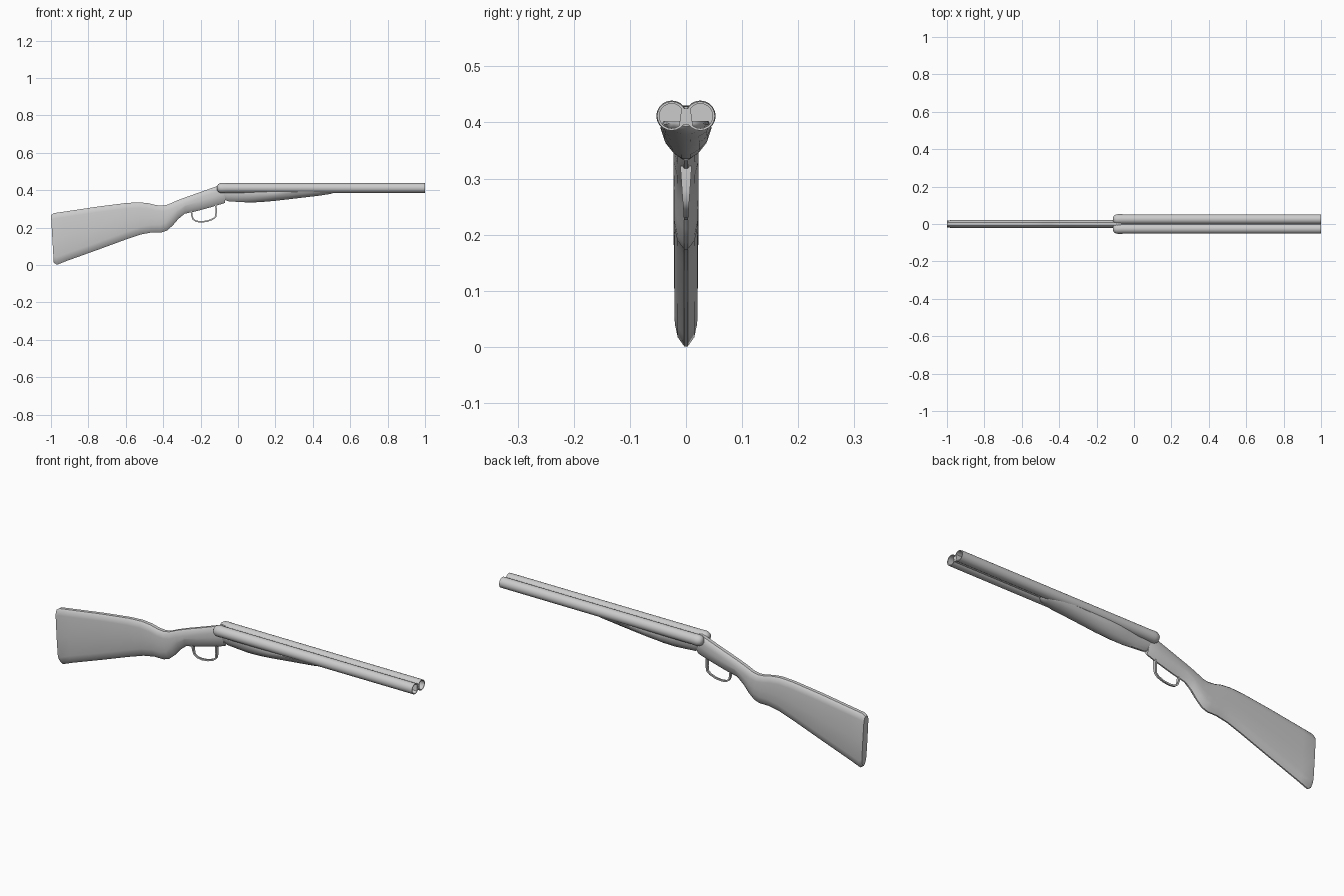
import bpy, bmesh
from math import cos, sin, pi

if "Cube" in bpy.data.objects:
    bpy.data.objects.remove(bpy.data.objects["Cube"])


def finish(name, bm, angle=35):
    bmesh.ops.remove_doubles(bm, verts=bm.verts, dist=1e-5)
    bmesh.ops.recalc_face_normals(bm, faces=bm.faces)
    me = bpy.data.meshes.new(name)
    bm.to_mesh(me)
    bm.free()
    ob = bpy.data.objects.new(name, me)
    bpy.context.collection.objects.link(ob)
    bpy.ops.object.select_all(action='DESELECT')
    ob.select_set(True)
    bpy.context.view_layer.objects.active = ob
    bpy.ops.object.shade_smooth_by_angle(angle=angle * pi / 180)
    return ob


def loft(name, sections, angle=35):
    """Skin closed rings of points, capping both ends."""
    bm = bmesh.new()
    rings = [[bm.verts.new(p) for p in s] for s in sections]
    n = len(rings[0])
    for a, b in zip(rings, rings[1:]):
        for i in range(n):
            j = (i + 1) % n
            bm.faces.new((a[i], a[j], b[j], b[i]))
    bm.faces.new(rings[0])
    bm.faces.new(rings[-1])
    return finish(name, bm, angle)


def lathe_x(name, profile, y, z, sides=20):
    bm = bmesh.new()
    rings = [[bm.verts.new((x, y + r * cos(2 * pi * i / sides), z + r * sin(2 * pi * i / sides)))
              for i in range(sides)] for x, r in profile]
    for a, b in zip(rings, rings[1:]):
        for i in range(sides):
            j = (i + 1) % sides
            bm.faces.new((a[i], a[j], b[j], b[i]))
    return finish(name, bm)


# Twin barrels: rounded breech, hollow bore
barrel = [(-.113, 0), (-.112, .011), (-.106, .02), (-.095, .026), (-.08, .0275), (-.06, .0265),
          (1, .026), (1, .022), (-.04, .022), (-.04, 0)]
for side, y in (("left", .0255), ("right", -.0255)):
    lathe_x("barrel_" + side, barrel, y, .4115)

# Rib filling the groove between the barrels
loft("barrel_rib", [[(x, -.012, .395), (x, .012, .395), (x, .008, .425), (x, -.008, .425)]
                    for x in (-.09, .999)])

# Stock, grip and receiver: stations (top x, top z, bottom x, bottom z, half width)
stations = [
    (-.993, .262, -.977, .010, .016), (-1.0, .266, -.985, .012, .019),
    (-.985, .277, -.968, .001, .021), (-.93, .285, -.92, .020, .0215),
    (-.75, .312, -.75, .081, .022), (-.6, .331, -.6, .136, .022),
    (-.53, .335, -.52, .163, .022), (-.48, .330, -.46, .174, .022),
    (-.44, .320, -.41, .174, .022), (-.405, .317, -.38, .184, .022),
    (-.375, .323, -.35, .210, .022), (-.33, .343, -.32, .245, .022),
    (-.28, .362, -.285, .274, .022), (-.2, .390, -.22, .288, .022),
    (-.13, .415, -.14, .310, .022), (-.09, .430, -.09, .325, .021),
    (-.07, .428, -.07, .332, .018)]


def stock_ring(xt, zt, xb, zb, w):
    h = zt - zb
    right = [(.4, 0), (.78, .008 / h), (.95, .03 / h), (1, .5),
             (.95, 1 - .04 / h), (.7, 1 - .016 / h), (.15, 1)]
    half = [(w * f, xt + (xb - xt) * t, zt - h * t) for f, t in right]
    return [(x, y, z) for y, x, z in half] + [(x, -y, z) for y, x, z in reversed(half)]


# the first station is the slightly inset butt face
loft("stock", [stock_ring(*s) for s in stations[1:]], 40)

# Fore-end under the barrels: stations (x, bottom z, width factor)
fore = [(-.075, .350, .48), (-.055, .341, .52), (0, .337, .6), (.06, .334, .8), (.12, .336, .95),
        (.2, .343, 1), (.32, .357, 1), (.43, .370, .95), (.49, .379, .8), (.515, .386, .55),
        (.522, .393, .3)]


def fore_ring(x, zb, k):
    zt = .403
    right = [(.04, 0), (.045, .25), (.038, .6), (.024, .85), (.008, 1)]
    half = [(y * k, zt + (zb - zt) * t) for y, t in right]
    return [(x, y, z) for y, z in half] + [(x, -y, z) for y, z in reversed(half)]


loft("fore_end", [fore_ring(*s) for s in fore], 40)

# Trigger guard: flat strip swept along a looped path (x, z)
path = [(-.25, .292), (-.247, .265), (-.24, .245), (-.225, .234), (-.2, .230), (-.165, .234),
        (-.135, .245), (-.12, .258), (-.117, .28), (-.118, .322)]
centre = (-.182, .285)
rings = []
for i, (x, z) in enumerate(path):
    a, b = path[max(i - 1, 0)], path[min(i + 1, len(path) - 1)]
    tx, tz = b[0] - a[0], b[1] - a[1]
    l = (tx * tx + tz * tz) ** .5
    nx, nz = -tz / l * .004, tx / l * .004
    w = .004 + max(0, z - .235) * .07
    rings.append([(x + nx, w, z + nz), (x + nx, -w, z + nz), (x - nx, -w, z - nz), (x - nx, w, z - nz)])
loft("trigger_guard", rings, 50)
